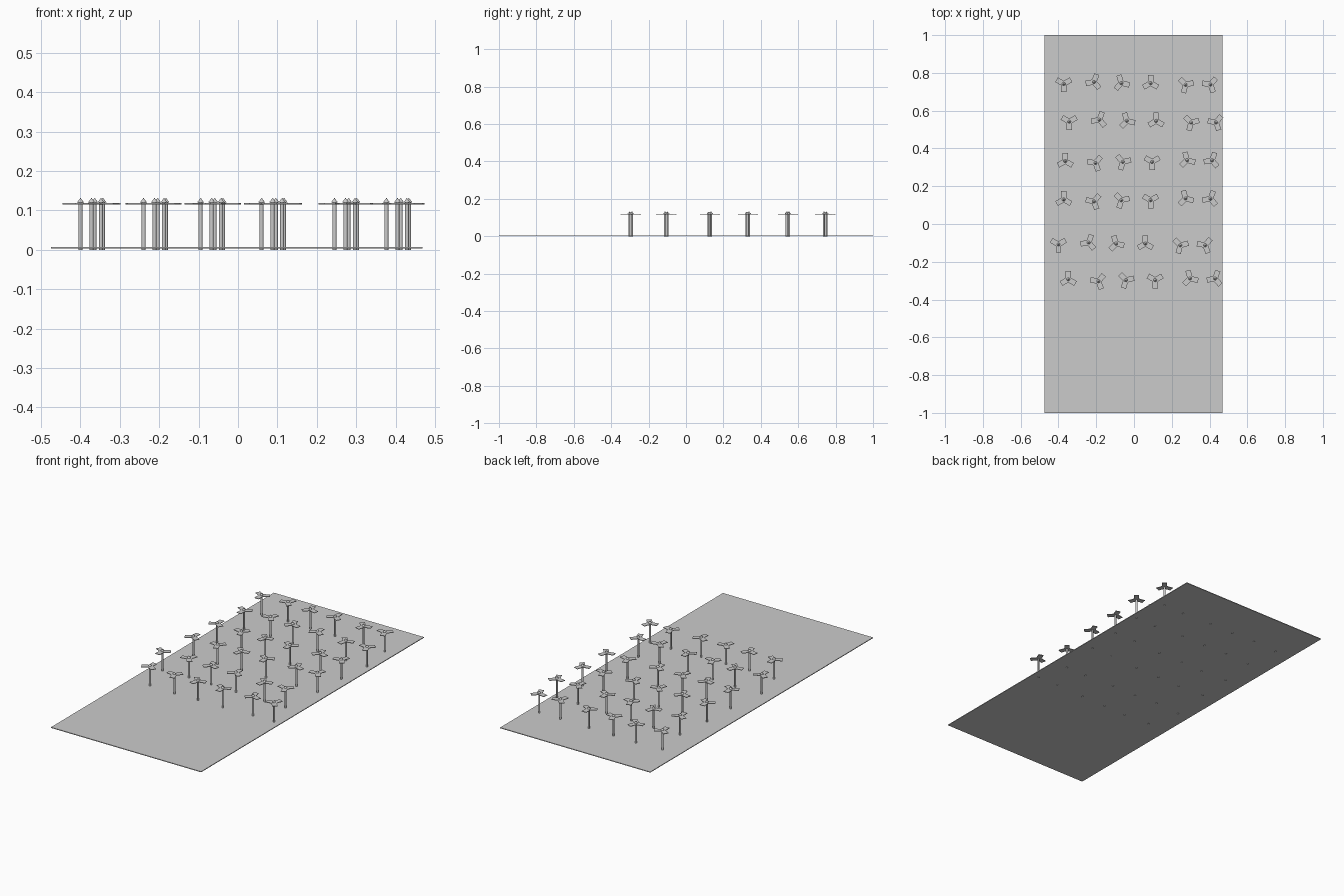
import bpy, bmesh
from math import radians
from mathutils import Matrix, Vector

cube = bpy.data.objects.get("Cube")
if cube:
    bpy.data.objects.remove(cube, do_unlink=True)

grey = bpy.data.materials.new("light_grey")
grey.use_nodes = True
grey.diffuse_color = (0.6, 0.6, 0.6, 1)
grey.node_tree.nodes["Principled BSDF"].inputs["Base Color"].default_value = (0.6, 0.6, 0.6, 1)


def finish(bm, name):
    mesh = bpy.data.meshes.new(name)
    bm.to_mesh(mesh)
    bm.free()
    mesh.materials.append(grey)
    return mesh


def place(mesh, name, loc=(0, 0, 0), turn=0):
    ob = bpy.data.objects.new(name, mesh)
    ob.location = loc
    ob.rotation_euler.z = radians(turn)
    bpy.context.collection.objects.link(ob)


def add_box(bm, lo, hi, matrix=Matrix()):
    lo, hi = Vector(lo), Vector(hi)
    size = Matrix.Diagonal((*(hi - lo), 1))
    bmesh.ops.create_cube(bm, size=1, matrix=matrix @ Matrix.Translation((lo + hi) / 2) @ size)


def add_cone(bm, r1, r2, z1, z2, sides):
    bmesh.ops.create_cone(bm, cap_ends=True, segments=sides, radius1=r1, radius2=r2,
                          depth=z2 - z1, matrix=Matrix.Translation((0, 0, (z1 + z2) / 2)))


# Ground slab
bm = bmesh.new()
add_box(bm, (-0.475, -1, 0.003), (0.468, 1, 0.007))
place(finish(bm, "ground_slab"), "ground_slab")

# Shared parts: pole, pointed cap, three flat blades
bm = bmesh.new()
add_cone(bm, 0.005, 0.005, 0, 0.121, 12)
pole = finish(bm, "pole")
bm = bmesh.new()
add_cone(bm, 0.009, 0, 0.12, 0.132, 12)
cap = finish(bm, "cap")
bm = bmesh.new()
for k in range(3):
    add_box(bm, (0.005, -0.014, 0.1155), (0.044, 0.014, 0.1185),
            Matrix.Rotation(radians(120 * k), 4, "Z"))
blades = finish(bm, "blades")

# Columns: x, y offset, blade angle; rows: y, x shift, mirror sign
columns = [(-0.40, 0, 30), (-0.24, 0.01, 70), (-0.095, 0.004, 107),
           (0.06, 0.004, 90), (0.245, -0.005, 15), (0.377, -0.004, 50)]
rows = [(0.742, 0.028, 1), (0.542, 0.057, 1), (0.333, 0.036, -1),
        (0.13, 0.028, -1), (-0.108, 0, 1), (-0.293, 0.052, -1)]
for r, (y, shift, sign) in enumerate(rows):
    for c, (x, dy, turn) in enumerate(columns):
        loc = (x + shift, y + sign * dy, 0)
        for mesh in (pole, cap, blades):
            place(mesh, f"{mesh.name}_row{r + 1}_column{c + 1}", loc, sign * turn)
